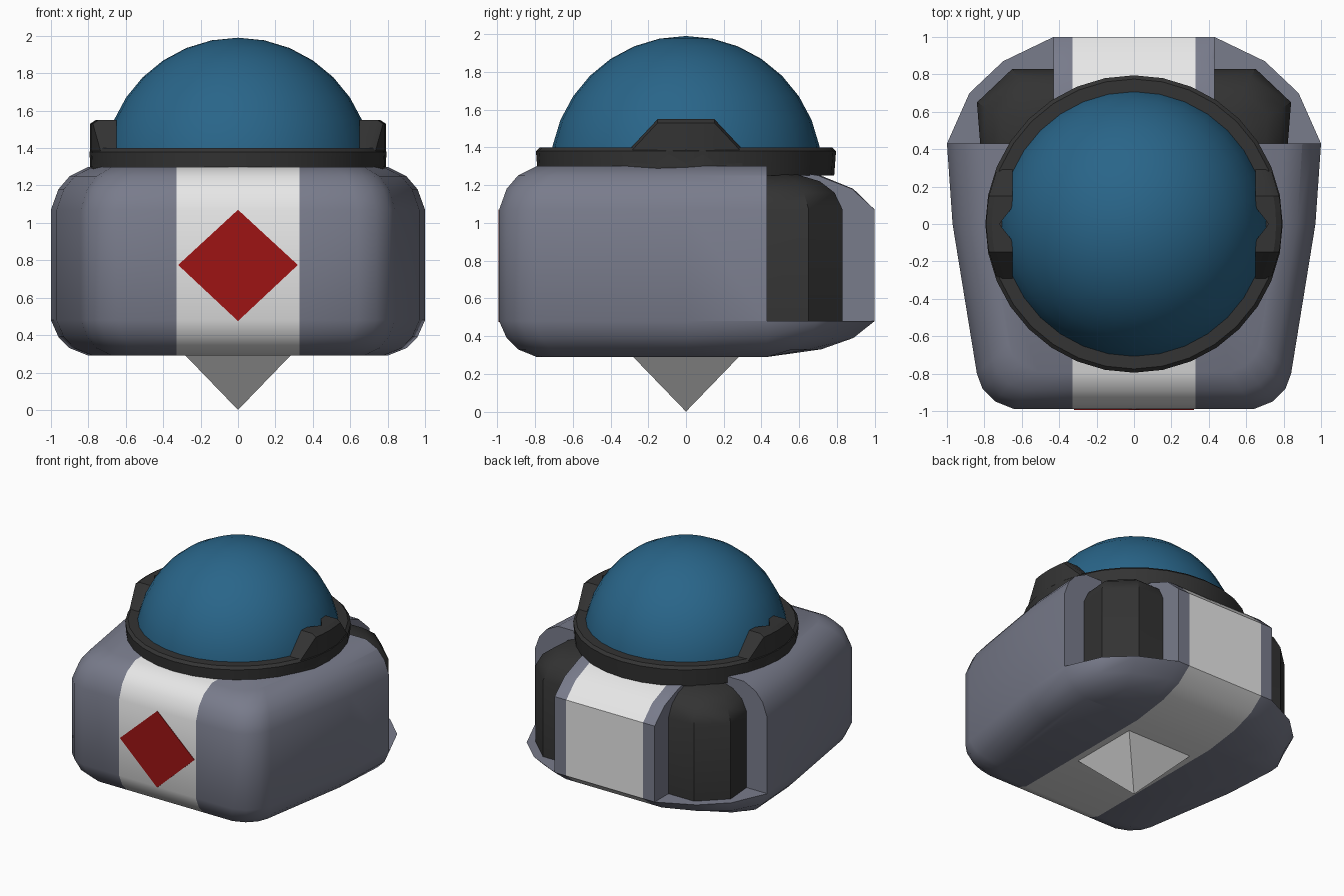
import bpy, bmesh, math

if "Cube" in bpy.data.objects:
    bpy.data.objects.remove(bpy.data.objects["Cube"])


def material(name, rgb):
    m = bpy.data.materials.new(name)
    m.diffuse_color = (*rgb, 1)
    m.use_nodes = True
    m.node_tree.nodes["Principled BSDF"].inputs["Base Color"].default_value = m.diffuse_color
    return m


GREY = material("slate_grey", (0.19, 0.20, 0.26))
WHITE = material("white", (0.80, 0.80, 0.80))
DARK = material("charcoal", (0.033, 0.033, 0.033))
BLUE = material("dome_blue", (0.022, 0.13, 0.25))
RED = material("red", (0.34, 0.007, 0.007))


def finish(name, bm, mats, angle=None):
    bmesh.ops.recalc_face_normals(bm, faces=bm.faces)
    mesh = bpy.data.meshes.new(name)
    bm.to_mesh(mesh)
    bm.free()
    ob = bpy.data.objects.new(name, mesh)
    bpy.context.collection.objects.link(ob)
    for m in mats:
        mesh.materials.append(m)
    if angle:
        smooth(ob, angle)
    return ob


def select(ob):
    bpy.ops.object.select_all(action='DESELECT')
    ob.select_set(True)
    bpy.context.view_layer.objects.active = ob


def smooth(ob, angle):
    select(ob)
    bpy.ops.object.shade_smooth_by_angle(angle=math.radians(angle))


def loft(rings, closed=False):
    """Skin a list of point loops; cap the ends, or join last to first."""
    bm = bmesh.new()
    loops = [[bm.verts.new(p) for p in r] for r in rings]
    pairs = list(zip(loops, loops[1:]))
    if closed:
        pairs.append((loops[-1], loops[0]))
    else:
        bm.faces.new(loops[0])
        bm.faces.new(loops[-1])
    n = len(loops[0])
    for a, b in pairs:
        for i in range(n):
            j = (i + 1) % n
            bm.faces.new((a[i], a[j], b[j], b[i]))
    return bm


# Body: plan outline lofted through rounded levels, long slope at the back
half = [(0.64, -0.99), (0.74, -0.95), (0.81, -0.88), (0.84, -0.80), (0.97, 0),
        (1, 0.43), (0.88, 0.70), (0.70, 0.87), (0.43, 1.0)]
plan = half + [(-x, y) for x, y in reversed(half)]
levels = [(0.29, 1), (0.33, 0.5), (0.39, 0.2), (0.48, 0),
          (1.07, 0), (1.18, 0.2), (1.25, 0.5), (1.30, 1)]


def body_point(x, y, z, k):
    y2 = 0.43 + (y - 0.43) * (1 - 0.995 * k) if y > 0.43 else y * (1 - 0.2 * k) if y < 0 else y
    return (x * (1 - 0.2 * k), y2, z)


bm = loft([[body_point(x, y, z, k) for x, y in plan] for z, k in levels])
body = finish("body", bm, [GREY, WHITE])

# Recesses at the two back corners
for s in (-1, 1):
    bpy.ops.mesh.primitive_cube_add(size=1, location=(s * 0.83, 0.83, 0.98))
    cutter = bpy.context.object
    cutter.scale = (0.8, 0.8, 1.0)
    mod = body.modifiers.new("recess", 'BOOLEAN')
    mod.object = cutter
    mod.operation = 'DIFFERENCE'
    mod.solver = 'EXACT'
    select(body)
    bpy.ops.object.modifier_apply(modifier=mod.name)
    bpy.data.objects.remove(cutter)

# White stripe round the middle of the body
bm = bmesh.new()
bm.from_mesh(body.data)
for x in (-0.33, 0.33):
    bmesh.ops.bisect_plane(bm, geom=bm.verts[:] + bm.edges[:] + bm.faces[:],
                           plane_co=(x, 0, 0), plane_no=(1, 0, 0))
for f in bm.faces:
    f.material_index = int(abs(f.calc_center_median().x) < 0.33)
bm.to_mesh(body.data)
bm.free()
smooth(body, 35)

# Dark pods standing in the recesses
pod_plan = [(0.40, 0.40), (0.82, 0.40), (0.84, 0.65), (0.65, 0.83), (0.40, 0.83)]
pod_levels = [(0.47, 1), (1.07, 1), (1.16, 0.90), (1.22, 0.72), (1.255, 0.45)]
for s, side in ((-1, "left"), (1, "right")):
    bm = loft([[(s * (0.40 + (x - 0.40) * k), 0.40 + (y - 0.40) * k, z)
                for x, y in pod_plan] for z, k in pod_levels])
    finish("pod_" + side, bm, [DARK], 35)

# Dome
bpy.ops.mesh.primitive_uv_sphere_add(segments=32, ring_count=16, radius=0.72,
                                     location=(0, 0, 1.27))
dome = bpy.context.object
dome.name = "dome"
dome.data.materials.append(BLUE)
smooth(dome, 40)

# Collar ring round the dome
profile = [(0.68, 1.25), (0.785, 1.25), (0.795, 1.38), (0.775, 1.40), (0.68, 1.40)]
steps = [2 * math.pi * i / 32 for i in range(32)]
bm = loft([[(r * math.cos(a), r * math.sin(a), z) for r, z in profile]
           for a in steps], closed=True)
finish("collar", bm, [DARK], 30)

# Raised lugs on both sides of the collar, notched on the inside
sections = [(-0.30, 0.65, 1.39), (-0.15, 0.65, 1.55), (-0.09, 0.65, 1.55), (0, 0.72, 1.55),
            (0.09, 0.65, 1.55), (0.15, 0.65, 1.55), (0.30, 0.65, 1.39)]
for s, side in ((-1, "left"), (1, "right")):
    rings = []
    for y, inner, top in sections:
        outer = math.sqrt(0.79 ** 2 - y * y)
        rings.append([(s * inner, y, 1.30), (s * outer, y, 1.30),
                      (s * outer, y, top - 0.02), (s * (outer - 0.03), y, top),
                      (s * inner, y, top)])
    finish("lug_" + side, loft(rings), [DARK], 25)

# Red diamond plate on the front
diamond = [(0, 0.475), (0.32, 0.775), (0, 1.07), (-0.32, 0.775)]
bm = loft([[(x, y, z) for x, z in diamond] for y in (-0.985, -0.994)])
finish("front_diamond", bm, [RED])

# Pointed foot
bpy.ops.mesh.primitive_cone_add(vertices=4, radius1=0.28 * math.sqrt(2), radius2=0,
                                depth=0.29, location=(0, 0, 0.145),
                                rotation=(math.pi, 0, math.pi / 4))
foot = bpy.context.object
foot.name = "foot_point"
foot.data.materials.append(WHITE)
